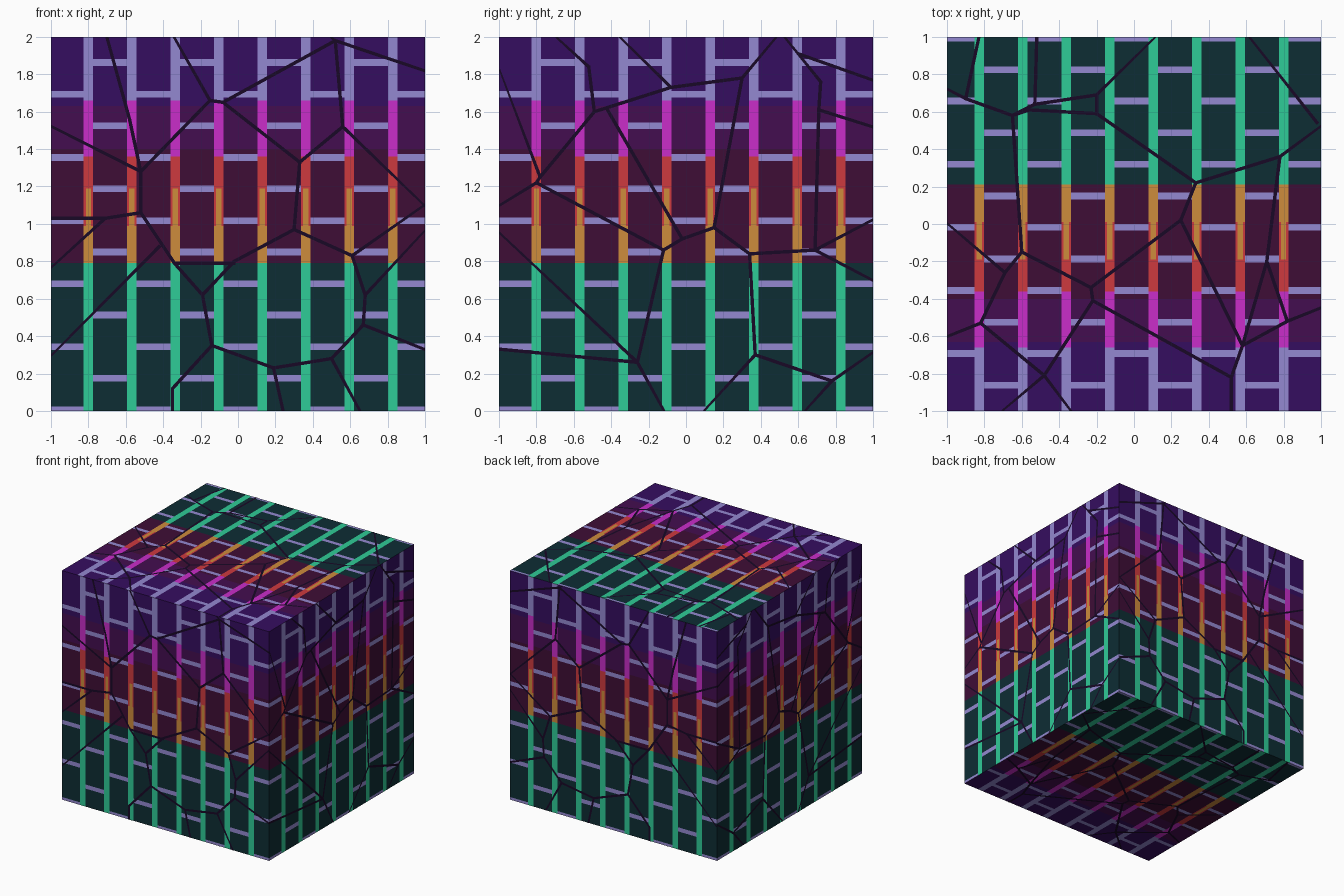
import bpy, bmesh
from mathutils import Vector

if "Cube" in bpy.data.objects:
    bpy.data.objects.remove(bpy.data.objects["Cube"])


def lin(c):
    c /= 255
    return c / 12.92 if c <= 0.04045 else ((c + 0.055) / 1.055) ** 2.4


COLOURS = {
    "teal_brick": (13, 45, 52), "maroon_brick": (62, 13, 54),
    "plum_brick": (68, 13, 80), "indigo_brick": (53, 13, 96),
    "green_mortar": (47, 204, 151), "orange_mortar": (206, 140, 60),
    "red_mortar": (206, 58, 62), "magenta_mortar": (202, 45, 202),
    "lavender_mortar": (148, 137, 209), "crack_dark": (24, 8, 38),
}
NAMES = list(COLOURS)
MATS = []
for n, c in COLOURS.items():
    m = bpy.data.materials.new(n)
    m.diffuse_color = (*[lin(x) for x in c], 1)
    m.use_nodes = True
    m.node_tree.nodes["Principled BSDF"].inputs["Base Color"].default_value = m.diffuse_color
    MATS.append(m)

# each side maps u (-1..1, across) and v (0..2, along the bars) to space
SIDES = {
    "front": lambda u, v, o=0: (u, -1 - o, v),
    "right": lambda u, v, o=0: (1 + o, u, v),
    "back": lambda u, v, o=0: (-u, 1 + o, v),
    "left": lambda u, v, o=0: (-1 - o, -u, v),
    "top": lambda u, v, o=0: (-u, 1 - v, 2 + o),
    "bottom": lambda u, v, o=0: (u, 1 - v, -o),
}

# brick layout
BARS = [-0.80 + 0.2325 * k for k in range(8)]
BAR_W, CORE_W, LINE_W, PITCH = 0.026, 0.014, 0.018, 0.3375
LINES = [[0.005 + PITCH * k for k in range(6)], [0.175 + PITCH * k for k in range(6)]]
ZONES = [0.79, 0.99, 1.04, 1.19, 1.24, 1.36, 1.40, 1.63, 1.66]


def pick(v, steps):
    for limit, name in steps:
        if v < limit:
            return name


def colour(u, v):
    column = sum(u > b for b in BARS)
    d = min(abs(u - b) for b in BARS)
    if d < BAR_W:
        mid = "orange_mortar" if d < CORE_W else "red_mortar"
        return pick(v, [(0.79, "green_mortar"), (0.99, "orange_mortar"), (1.19, mid),
                        (1.36, "red_mortar"), (1.66, "magenta_mortar"), (9, "lavender_mortar")])
    if any(abs(v - z) < LINE_W for z in LINES[column % 2]):
        return "lavender_mortar"
    return pick(v, [(0.79, "teal_brick"), (1.40, "maroon_brick"),
                    (1.63, "plum_brick"), (9, "indigo_brick")])


def finish(bm, name):
    me = bpy.data.meshes.new(name)
    bm.to_mesh(me)
    bm.free()
    for m in MATS:
        me.materials.append(m)
    bpy.context.collection.objects.link(bpy.data.objects.new(name, me))


# brick cube: every side is a grid cut along the brick and colour borders
us = sorted([-1, 1] + [b + s * w for b in BARS for s in (-1, 1) for w in (BAR_W, CORE_W)])
vs = sorted({round(v, 4) for v in [0, 2] + ZONES
             + [z + s * LINE_W for row in LINES for z in row for s in (-1, 1)] if 0 <= v <= 2})
bm = bmesh.new()
for side in SIDES.values():
    grid = [[bm.verts.new(side(u, v)) for v in vs] for u in us]
    for i in range(len(us) - 1):
        for j in range(len(vs) - 1):
            f = bm.faces.new((grid[i][j], grid[i + 1][j], grid[i + 1][j + 1], grid[i][j + 1]))
            f.material_index = NAMES.index(colour((us[i] + us[i + 1]) / 2, (vs[j] + vs[j + 1]) / 2))
bmesh.ops.remove_doubles(bm, verts=bm.verts, dist=0.0005)
finish(bm, "brick_cube")

# crack paths, as seen in the front, right and top views
FRONT = [
    [(-.70, 2), (-.58, 1.56), (-.52, 1.28), (-.52, 1.06), (-.34, .79), (-.02, .79)],
    [(-1, 1.52), (-.52, 1.28), (-.15, 1.66), (-.08, 1.65), (.52, 1.98), (1, 1.82)],
    [(-.34, 2), (-.15, 1.66)], [(.50, 2), (.52, 1.98), (.56, 1.52), (1, 1.1)],
    [(-.08, 1.65), (.33, 1.33), (.56, 1.52)],
    [(.33, 1.33), (.30, .97), (-.02, .80), (-.19, .62)],
    [(.30, .97), (.61, .83), (.68, .62), (.67, .46)],
    [(.61, .83), (1, 1.1)], [(.68, .62), (1, .96)],
    [(-1, 1.03), (-.71, 1.03), (-.52, 1.06)], [(-1, .77), (-.71, 1.03)],
    [(-.42, .88), (-1, .30)], [(-.34, .79), (-.19, .62), (-.14, .35), (-.35, .12), (-.35, 0)],
    [(-.14, .35), (.19, .23), (.50, .28), (.67, .46), (1, .33)],
    [(.19, .23), (.24, 0)], [(.50, .28), (.65, 0)],
]
RIGHT = [
    [(-.69, 2), (-.52, 1.84), (-.49, 1.60), (-.08, 1.73), (.30, 1.78), (.48, 2)],
    [(-1, 1.82), (-.78, 1.25), (-.49, 1.60)], [(-.35, 2), (-.08, 1.73)],
    [(.53, 2), (.72, 1.76), (.71, 1.61), (.69, .86)], [(.60, 1.91), (1, 1.77)],
    [(.71, 1.61), (1, 1.52)], [(.30, 1.78), (.15, .98)], [(-.42, 1.61), (-.02, .92)],
    [(-.78, 1.25), (-.80, 1.22), (-.12, .86)], [(-1, 1.1), (-.80, 1.22)],
    [(-1, .95), (-.26, .26)],
    [(-.12, .86), (-.02, .92), (.15, .98), (.34, .84), (.69, .86), (1, .70)],
    [(.69, .86), (1, 1.02)], [(-.12, .86), (-.26, .26), (-1, .33)], [(-.26, .26), (-.12, 0)],
    [(.34, .84), (.37, .30), (.10, 0)], [(.37, .30), (.78, .16), (1, .31)],
    [(.78, .16), (.64, 0)],
]
TOP = [
    [(-1, .72), (-.90, .67), (-.65, .58), (-.60, -.15), (-.69, -.26), (-1, 0)],
    [(-.90, .67), (-.83, 1)], [(-.52, 1), (-.53, .64)],
    [(-.65, .58), (-.53, .64), (-.20, .69), (.11, 1)], [(-.65, .58), (-.56, .61), (-.20, .59)],
    [(-.20, .69), (-.20, .59), (.33, .22), (.78, .36), (1, .52)], [(.62, 1), (.98, .54)],
    [(.33, .22), (.25, .02), (-.23, -.34), (-.22, -.41), (.52, -.82), (.52, -1)],
    [(-.60, -.15), (-.23, -.34)],
    [(-.69, -.26), (-.82, -.53), (-.48, -.81), (-.7, -1)], [(-.82, -.53), (-1, -.60)],
    [(-.22, -.41), (-.48, -.81), (-.34, -1)], [(.25, .02), (.58, -.65), (.52, -.82)],
    [(.78, .36), (.71, -.2), (.58, -.65), (.82, -.52), (1, -.45)], [(.71, -.2), (.82, -.52)],
]


def add_cracks(name, paths, to_uv, half=0.009):
    """Thin dark strips lying just on one side of the cube."""
    bm = bmesh.new()
    for path in paths:
        for p, q in zip(path, path[1:]):
            a, b = Vector(to_uv(*p)), Vector(to_uv(*q))
            d = (b - a).normalized() * half
            n = Vector((-d.y, d.x))
            a, b = a - d * 0.6, b + d * 0.6
            quad = []
            for c in (a - n, b - n, b + n, a + n):
                u, v = max(-1, min(1, c.x)), max(0, min(2, c.y))
                quad.append(bm.verts.new(SIDES[name](u, v, 0.002)))
            bm.faces.new(quad).material_index = NAMES.index("crack_dark")
    finish(bm, name + "_cracks")


# the cracks run through the block, so opposite sides share their paths
add_cracks("front", FRONT, lambda a, b: (a, b))
add_cracks("back", FRONT, lambda a, b: (-a, b))
add_cracks("right", RIGHT, lambda a, b: (a, b))
add_cracks("left", RIGHT, lambda a, b: (-a, b))
add_cracks("top", TOP, lambda a, b: (-a, 1 - b))
add_cracks("bottom", TOP, lambda a, b: (a, 1 - b))
